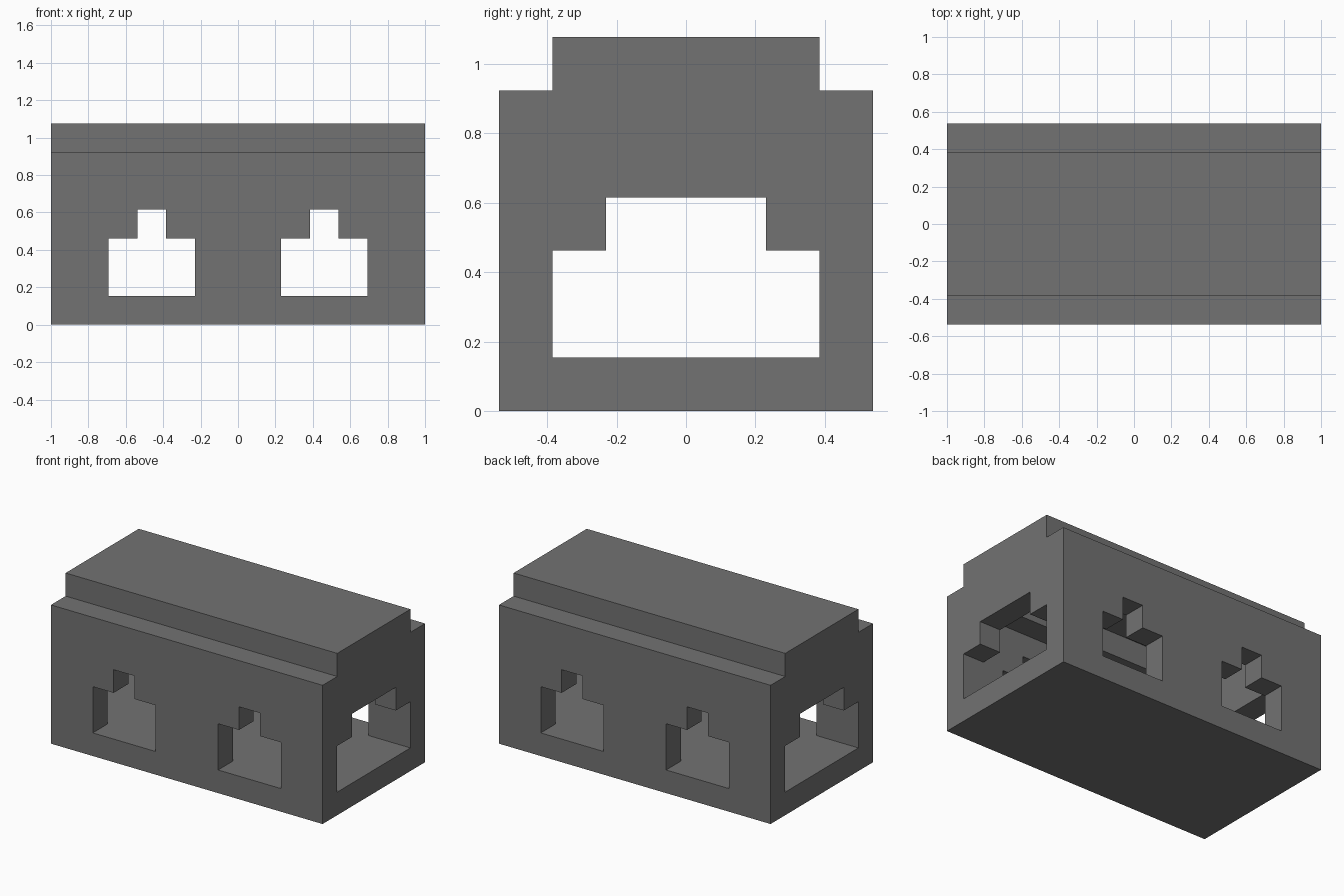
import bpy
import bmesh
from mathutils import Matrix

cube = bpy.data.objects.get("Cube")
if cube:
    bpy.data.objects.remove(cube, do_unlink=True)

U = 2 / 13  # one block; wall thickness everywhere

stone = bpy.data.materials.new("dark_grey_stone")
stone.use_nodes = True
grey = (0.17, 0.17, 0.17, 1)
stone.diffuse_color = grey
stone.node_tree.nodes["Principled BSDF"].inputs["Base Color"].default_value = grey


def stepped_prism(name, wide, narrow, bottom, shoulder, top, length, axis="X", offset=0):
    """Extrude a stepped outline (half widths and heights in blocks) along an axis."""
    right = [(wide, bottom), (wide, shoulder), (narrow, shoulder), (narrow, top)]
    outline = right + [(-w, z) for w, z in reversed(right)]
    bm = bmesh.new()
    face = bm.faces.new([bm.verts.new((-length / 2, w, z)) for w, z in outline])
    ext = bmesh.ops.extrude_face_region(bm, geom=[face])
    moved = [v for v in ext["geom"] if isinstance(v, bmesh.types.BMVert)]
    bmesh.ops.translate(bm, verts=moved, vec=(length, 0, 0))
    if axis == "Y":
        bm.transform(Matrix.Rotation(-1.5707963268, 4, "Z"))
    bmesh.ops.translate(bm, verts=bm.verts, vec=(offset, 0, 0))
    bmesh.ops.scale(bm, verts=bm.verts, vec=(U, U, U))
    bmesh.ops.recalc_face_normals(bm, faces=bm.faces)
    mesh = bpy.data.meshes.new(name)
    bm.to_mesh(mesh)
    bm.free()
    mesh.materials.append(stone)
    obj = bpy.data.objects.new(name, mesh)
    bpy.context.collection.objects.link(obj)
    return obj


def cut(target, cutter):
    cutter.hide_render = True
    mod = target.modifiers.new(cutter.name, "BOOLEAN")
    mod.operation = "DIFFERENCE"
    mod.solver = "EXACT"
    mod.object = cutter
    bpy.context.view_layer.objects.active = target
    bpy.ops.object.modifier_apply(modifier=mod.name)
    bpy.data.objects.remove(cutter, do_unlink=True)


# Outer shell with its raised roof
shell = stepped_prism("stepped_shell", 3.5, 2.5, 0, 6, 7, 13)

# Hollow room following the outer shape, one block inside
cut(shell, stepped_prism("room_cutter", 2.5, 1.5, 1, 5, 6, 11))

# Doorways through both ends
cut(shell, stepped_prism("doorway_cutter", 2.5, 1.5, 1, 3, 4, 15))

# Two windows through both long walls
for side, x in (("right", -3), ("left", 3)):
    cut(shell, stepped_prism(side + "_window_cutter", 1.5, 0.5, 1, 3, 4, 9, "Y", x))
